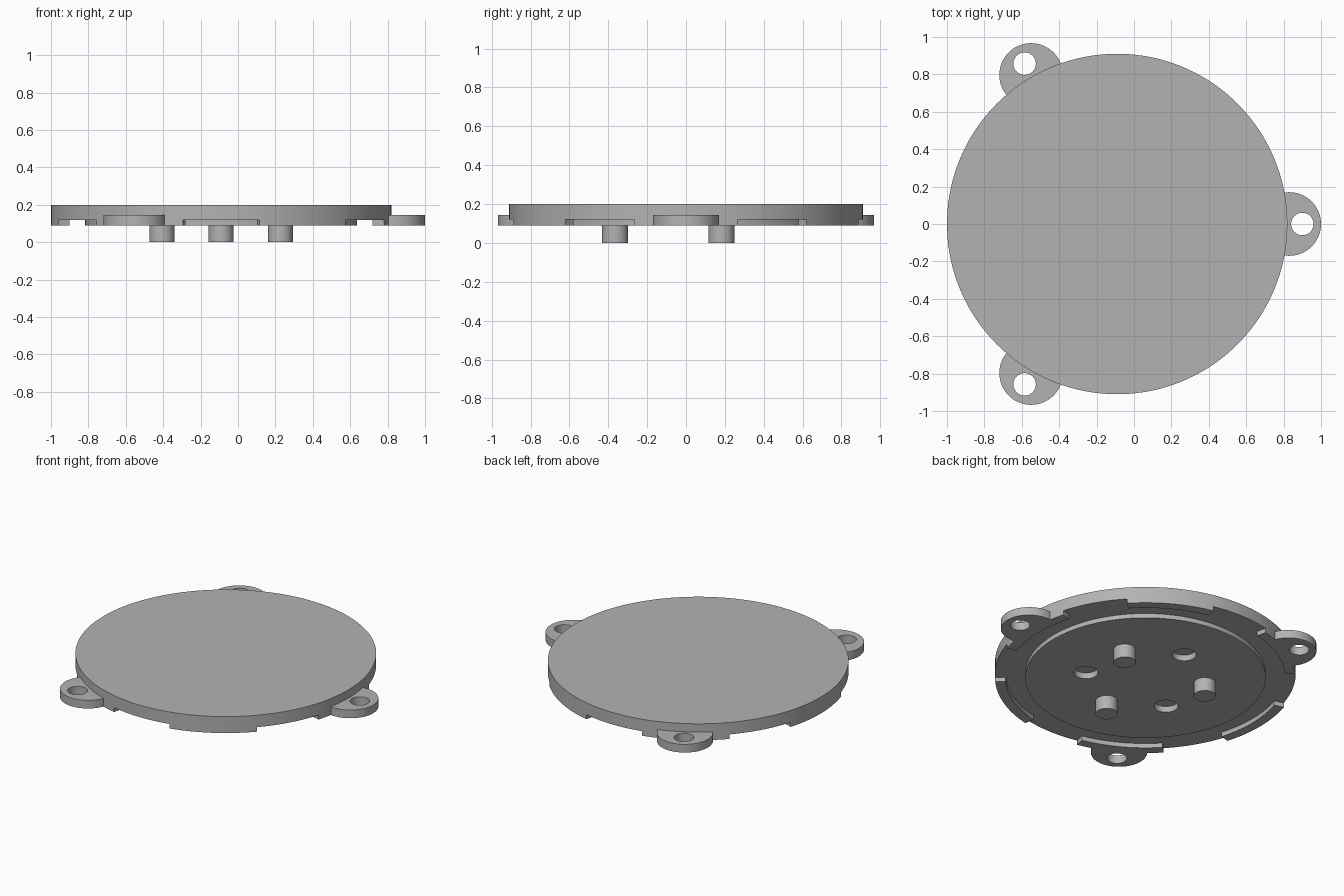
import bpy, bmesh, math
from mathutils import Matrix

if "Cube" in bpy.data.objects:
    bpy.data.objects.remove(bpy.data.objects["Cube"])

CX = -0.09                    # disc axis
R, TAB_R, BOSS_R = 0.91, 0.847, 0.727
LOW, STEP, TOP = 0.09, 0.12, 0.20
SEGS = 180

grey = bpy.data.materials.new("plain grey")
grey.use_nodes = True
colour = (0.45, 0.45, 0.45, 1)
grey.diffuse_color = colour
grey.node_tree.nodes["Principled BSDF"].inputs["Base Color"].default_value = colour


def polar(radius, degrees):
    a = math.radians(degrees)
    return CX + radius * math.cos(a), radius * math.sin(a)


def make_object(name, bm):
    bmesh.ops.recalc_face_normals(bm, faces=bm.faces[:])
    mesh = bpy.data.meshes.new(name)
    bm.to_mesh(mesh)
    bm.free()
    mesh.materials.append(grey)
    obj = bpy.data.objects.new(name, mesh)
    bpy.context.collection.objects.link(obj)
    return obj


def cylinder(name, centre, radius, z0, z1, segs=48):
    bm = bmesh.new()
    place = Matrix.Translation((*centre, (z0 + z1) / 2))
    bmesh.ops.create_cone(bm, cap_ends=True, segments=segs, radius1=radius,
                          radius2=radius, depth=z1 - z0, matrix=place)
    return make_object(name, bm)


def cut(target, cutter):
    mod = target.modifiers.new("cut", "BOOLEAN")
    mod.operation, mod.solver, mod.object = "DIFFERENCE", "EXACT", cutter
    bpy.context.view_layer.objects.active = target
    bpy.ops.object.modifier_apply(modifier=mod.name)
    bpy.data.objects.remove(cutter)


def smooth(obj):
    bpy.ops.object.select_all(action="DESELECT")
    obj.select_set(True)
    bpy.context.view_layer.objects.active = obj
    bpy.ops.object.shade_smooth_by_angle(angle=math.radians(30))


# Cover plate: stepped profile turned round the disc axis
bm = bmesh.new()
profile = [(BOSS_R, LOW), (BOSS_R, STEP), (TAB_R, STEP), (R, STEP), (R, TOP)]
rings = [[bm.verts.new((*polar(r, 1 + 2 * i), z)) for i in range(SEGS)]
         for r, z in profile]
for a, b in zip(rings, rings[1:]):
    for i in range(SEGS):
        j = (i + 1) % SEGS
        bm.faces.new((a[i], a[j], b[j], b[i]))
bm.faces.new(rings[0])
bm.faces.new(rings[-1])
bmesh.ops.recalc_face_normals(bm, faces=bm.faces[:])

# Six rim tabs: pull down parts of the outer band
tabs = []
for f in bm.faces:
    c = f.calc_center_median()
    angle = math.degrees(math.atan2(c.y, c.x - CX))
    off = abs((angle + 30) % 60 - 30)
    radius = math.hypot(c.x - CX, c.y)
    if abs(c.z - STEP) < 0.001 and radius > TAB_R and off < 17:
        tabs.append(f)
out = bmesh.ops.extrude_face_region(bm, geom=tabs)
moved = [v for v in out["geom"] if isinstance(v, bmesh.types.BMVert)]
bmesh.ops.translate(bm, verts=moved, vec=(0, 0, LOW - STEP))
plate = make_object("cover_plate", bm)

for n in range(3):
    turn = 120 * n
    # Blind socket and pin, alternating round the underside
    cut(plate, cylinder("socket_cutter", polar(0.365, 90 + turn), 0.073, 0.05, 0.13))
    pin = cylinder(f"pin_{n + 1}", polar(0.365, 30 + turn), 0.067, 0, LOW + 0.01)
    smooth(pin)
    # Fixing ear with screw hole, trimmed to the rim
    ear = cylinder(f"fixing_ear_{n + 1}", polar(0.92, turn), 0.17, LOW, 0.145, 72)
    cut(ear, cylinder("screw_cutter", polar(0.99, turn), 0.06, 0, 0.3))
    cut(ear, cylinder("rim_cutter", (CX, 0), R - 0.002, 0, 0.3, SEGS))
    smooth(ear)
smooth(plate)
